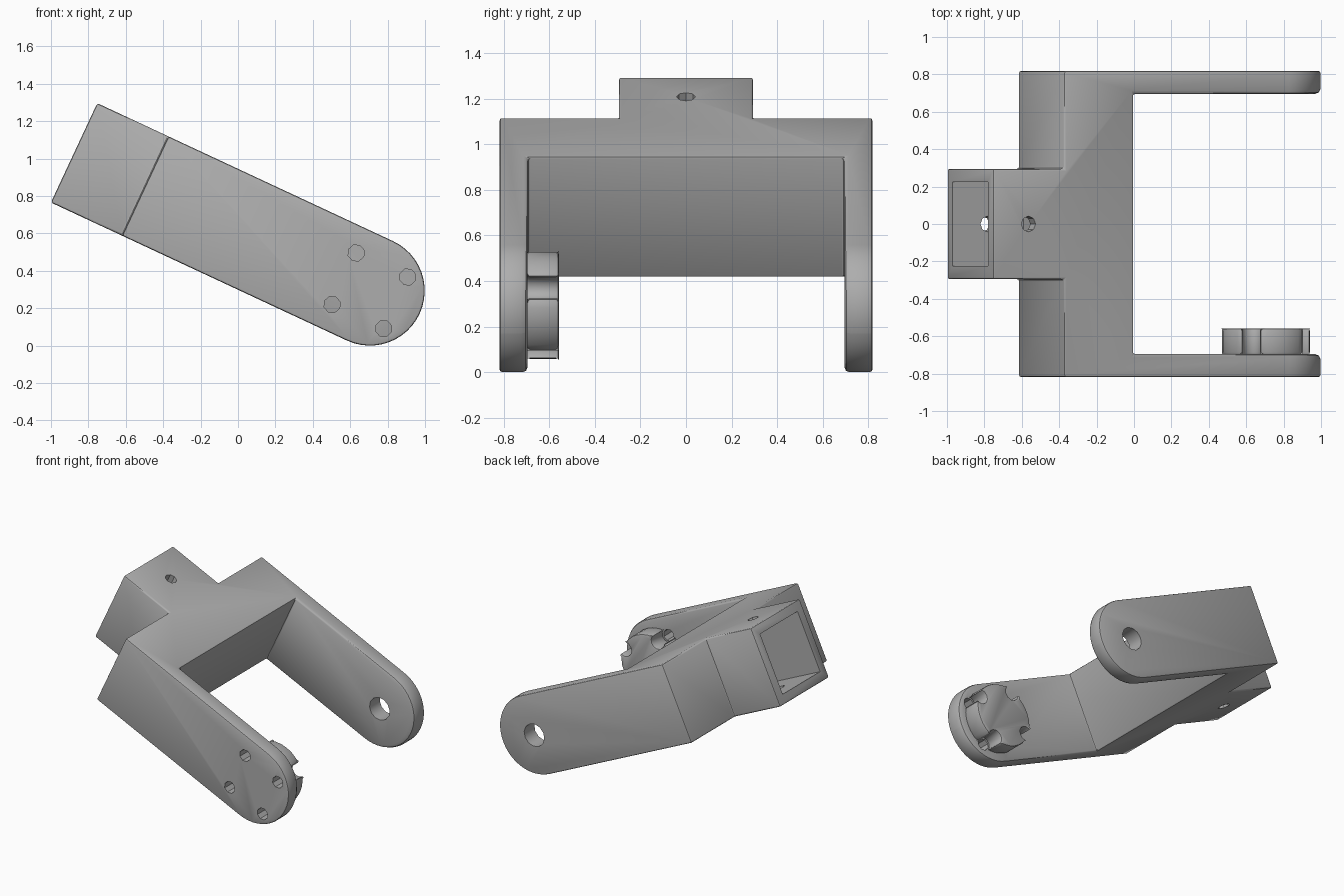
import bpy, bmesh, math
from mathutils import Matrix

cube = bpy.data.objects.get("Cube")
if cube:
    bpy.data.objects.remove(cube, do_unlink=True)

HALF = 0.293        # half the bracket height, and the radius of the arm ends
WIDE = 0.818        # half the outside width
INNER = 0.695       # half the gap between the arms
TILT = Matrix.Translation((0.705, 0, HALF)) @ Matrix.Rotation(math.radians(25), 4, 'Y')

grey = bpy.data.materials.new("plain grey")
grey.use_nodes = True
grey.diffuse_color = (0.42, 0.42, 0.42, 1)
grey.node_tree.nodes["Principled BSDF"].inputs["Base Color"].default_value = grey.diffuse_color


def make_object(name, bm):
    bmesh.ops.recalc_face_normals(bm, faces=bm.faces)
    mesh = bpy.data.meshes.new(name)
    bm.to_mesh(mesh)
    bm.free()
    obj = bpy.data.objects.new(name, mesh)
    obj.matrix_world = TILT
    mesh.materials.append(grey)
    bpy.context.collection.objects.link(obj)
    return obj


def box(name, low, high):
    bm = bmesh.new()
    bmesh.ops.create_cube(bm, size=1)
    for v in bm.verts:
        v.co = [l + (c + 0.5) * (h - l) for c, l, h in zip(v.co, low, high)]
    return make_object(name, bm)


def cylinder(name, radius, length, centre, sides, axis='Y'):
    bm = bmesh.new()
    turn = Matrix.Rotation(math.pi / 2, 4, 'X') if axis == 'Y' else Matrix()
    bmesh.ops.create_cone(bm, cap_ends=True, segments=sides, radius1=radius, radius2=radius,
                          depth=length, matrix=Matrix.Translation(centre) @ turn)
    return make_object(name, bm)


def apply(obj, mod):
    with bpy.context.temp_override(object=obj, active_object=obj):
        bpy.ops.object.modifier_apply(modifier=mod.name)


def cut(obj, cutter):
    mod = obj.modifiers.new("cut", 'BOOLEAN')
    mod.operation = 'DIFFERENCE'
    mod.solver = 'EXACT'
    mod.object = cutter
    bpy.context.view_layer.update()
    apply(obj, mod)
    bpy.data.objects.remove(cutter, do_unlink=True)


def bevel(obj, width, limit):
    mod = obj.modifiers.new("bevel", 'BEVEL')
    mod.width = width
    mod.segments = 2
    mod.limit_method = limit
    mod.angle_limit = math.radians(40)
    mod.use_clamp_overlap = False
    apply(obj, mod)


def smooth(obj):
    bpy.ops.object.select_all(action='DESELECT')
    obj.select_set(True)
    bpy.context.view_layer.objects.active = obj
    bpy.ops.object.shade_smooth_by_angle(angle=math.radians(35))


# Fork bracket: one plan outline, extruded to full height
side = [(-1.745, 0.295), (-1.325, 0.295), (-1.325, WIDE), (HALF, WIDE), (HALF, INNER), (-0.916, INNER)]
plan = side + [(x, -y) for x, y in reversed(side)]
bm = bmesh.new()
base = bm.faces.new([bm.verts.new((x, y, -HALF)) for x, y in plan])
top = bmesh.ops.extrude_face_region(bm, geom=[base])
bmesh.ops.translate(bm, verts=[v for v in top["geom"] if isinstance(v, bmesh.types.BMVert)],
                    vec=(0, 0, 2 * HALF))
bmesh.ops.recalc_face_normals(bm, faces=bm.faces)

# Round the arm ends
ends = [e for e in bm.edges if all(v.co.x > HALF - 0.01 for v in e.verts)
        and abs(e.verts[0].co.z - e.verts[1].co.z) < 0.01]
bmesh.ops.bevel(bm, geom=ends, offset=HALF - 0.0005, segments=12, profile=0.5, affect='EDGES')

# Small rounding on all sharp edges, growing round the inner side of each arm end
weight = bm.edges.layers.float.new("bevel_weight_edge")
for e in bm.edges:
    if e.calc_face_angle(0) > math.radians(40):
        mid = (e.verts[0].co + e.verts[1].co) / 2
        at_inner_end = mid.x > 0 and abs(abs(mid.y) - INNER) < 0.01
        e[weight] = 0.35 + (0.65 * mid.x / HALF if at_inner_end else 0)
bracket = make_object("fork_bracket", bm)
bevel(bracket, 0.034, 'WEIGHT')

# Socket in the mounting stub and its cross hole
cut(bracket, box("socket_cutter", (-1.9, -0.225, -0.225), (-1.325, 0.225, 0.225)))
cut(bracket, cylinder("cross_hole_cutter", 0.042, 1, (-1.537, 0, 0), 8, 'Z'))

# Pivot hole in the back arm, four screw holes in the front arm
cut(bracket, cylinder("pivot_cutter", 0.085, 0.4, (0, 0.75, 0), 12))
corners = [(0.215 * math.cos(a), 0.215 * math.sin(a))
           for a in (math.pi / 4 + k * math.pi / 2 for k in range(4))]
for x, z in corners:
    cut(bracket, cylinder("screw_cutter", 0.045, 0.2, (x, -0.76, z), 8))
smooth(bracket)

# Notched coupling disc on the inside of the front arm
disc = cylinder("coupling_disc", 0.235, 0.14, (0, -0.628, 0), 32)
for x, z in corners:
    cut(disc, cylinder("notch_cutter", 0.052, 0.4, (x, -0.628, z), 12))
bevel(disc, 0.012, 'ANGLE')
smooth(disc)
